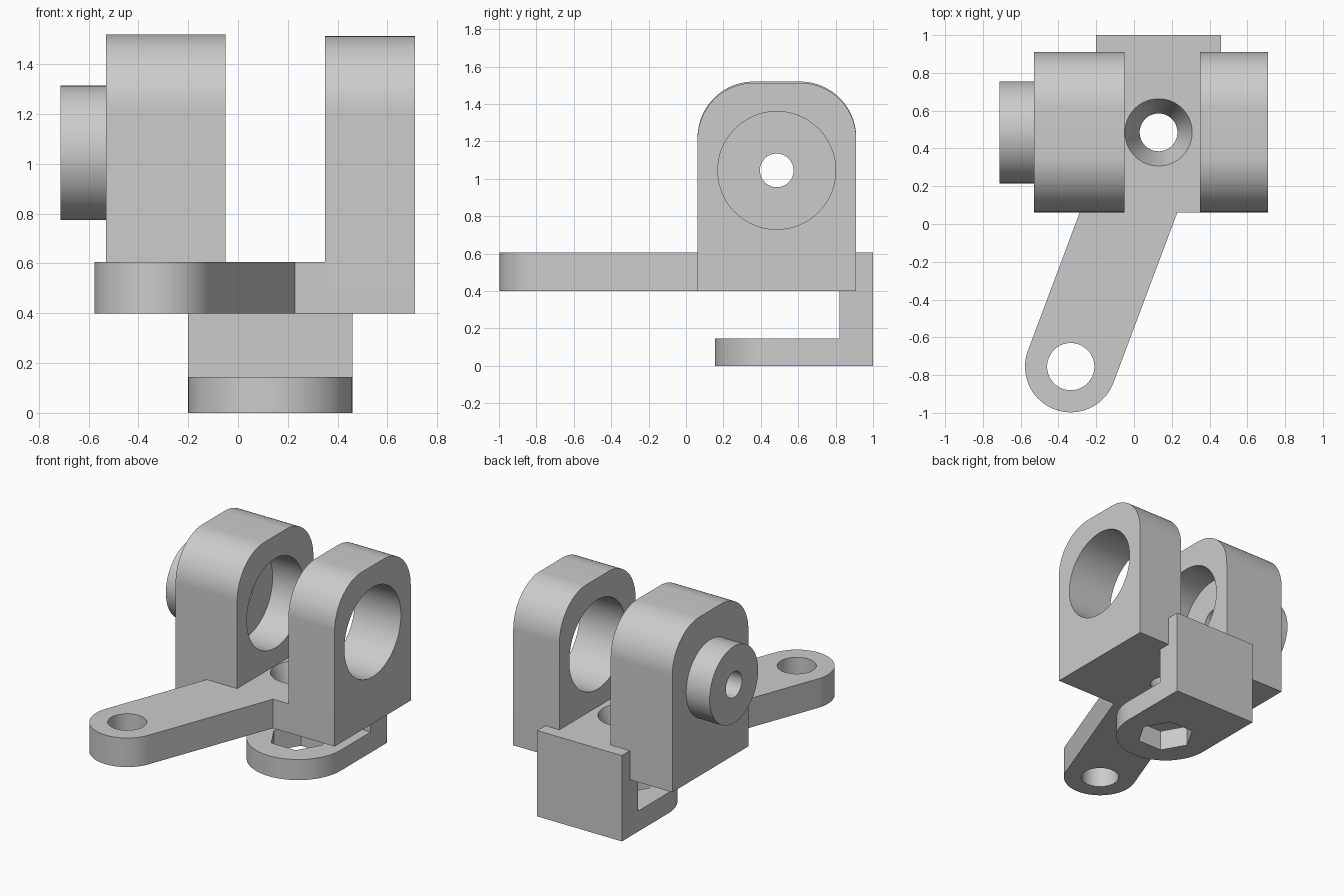
import bpy, bmesh
from math import cos, sin, radians, atan2, degrees, hypot

cube = bpy.data.objects.get("Cube")
if cube:
    bpy.data.objects.remove(cube, do_unlink=True)

grey = bpy.data.materials.new("plain grey")
grey.use_nodes = True
grey.diffuse_color = (0.6, 0.6, 0.6, 1)
bsdf = next(n for n in grey.node_tree.nodes if n.type == "BSDF_PRINCIPLED")
bsdf.inputs["Base Color"].default_value = grey.diffuse_color


def arc(centre, r, start, end, steps=24):
    """Points on an arc, angles in degrees."""
    angles = [radians(start + (end - start) * i / steps) for i in range(steps + 1)]
    return [(centre[0] + r * cos(a), centre[1] + r * sin(a)) for a in angles]


def circle(centre, r, sides=80):
    return arc(centre, r, 0, 360, sides)[:-1]


def solid(name, axis, lo, hi, outline, end_outline=None):
    """Loft a counter-clockwise outline along x (outline in y, z) or z (outline in x, y)."""
    bm = bmesh.new()
    rings = []
    for w, ring in ((lo, outline), (hi, end_outline or outline)):
        rings.append([bm.verts.new((w, u, v) if axis == "x" else (u, v, w)) for u, v in ring])
    low, high = rings
    bm.faces.new(low[::-1])
    bm.faces.new(high)
    for i in range(len(low)):
        j = (i + 1) % len(low)
        bm.faces.new((low[i], low[j], high[j], high[i]))
    mesh = bpy.data.meshes.new(name)
    bm.to_mesh(mesh)
    bm.free()
    mesh.materials.append(grey)
    obj = bpy.data.objects.new(name, mesh)
    bpy.context.collection.objects.link(obj)
    return obj


def activate(obj):
    bpy.ops.object.select_all(action="DESELECT")
    obj.select_set(True)
    bpy.context.view_layer.objects.active = obj


def finish(obj, *cutters):
    """Cut the holes, then smooth the round walls."""
    activate(obj)
    for cutter in cutters:
        mod = obj.modifiers.new("hole", "BOOLEAN")
        mod.operation = "DIFFERENCE"
        mod.solver = "EXACT"
        mod.object = cutter
        bpy.ops.object.modifier_apply(modifier=mod.name)
        bpy.data.objects.remove(cutter, do_unlink=True)
    bpy.ops.object.shade_smooth_by_angle(angle=radians(30))


BORE = (0.485, 1.045)       # y, z of the horizontal axis
PIVOT = (0.13, 0.485)       # x, y of the vertical axis
ARM_END = (-0.335, -0.755)
FRONT, BACK = 0.062, 0.91
BASE, DECK = 0.4, 0.605


def block_outline(top, r):
    """Upright block with two rounded top corners."""
    return ([(FRONT, BASE), (BACK, BASE)]
            + arc((BACK - r, top - r), r, 0, 90)
            + arc((FRONT + r, top - r), r, 90, 180))


# Two upright blocks with a shared bore
left_block = solid("blind_bore_block", "x", -0.53, -0.05, block_outline(1.52, 0.3))
finish(left_block,
       solid("bore_cutter", "x", -0.29, 0.2, circle(BORE, 0.315)),
       solid("pin_cutter", "x", -0.9, -0.2, circle(BORE, 0.09, 48)))
right_block = solid("through_bore_block", "x", 0.35, 0.71, block_outline(1.513, 0.3))
finish(right_block, solid("bore_cutter", "x", 0.2, 0.9, circle(BORE, 0.315)))

# Round boss on the outer face
boss = solid("side_boss", "x", -0.713, -0.53, circle(BORE, 0.27))
finish(boss, solid("pin_cutter", "x", -0.9, -0.3, circle(BORE, 0.09, 48)))

# Slanted arm and the deck between the blocks
dx, dy = PIVOT[0] - ARM_END[0], PIVOT[1] - ARM_END[1]
heading = degrees(atan2(dy, dx))
tip = arc(ARM_END, 0.242, heading + 90, heading + 270, 48)


def at_front(p):
    """Follow the arm direction from p to the front line."""
    return (p[0] + (FRONT - p[1]) * dx / dy, FRONT)


arm_outline = tip + [at_front(tip[-1]), (0.35, FRONT), (0.35, 0.82),
                     (-0.05, 0.82), (-0.05, FRONT), at_front(tip[0])]
arm = solid("arm_and_deck", "z", BASE, DECK, arm_outline)
slope = (0.178 - 0.1) / (DECK - BASE)
finish(arm,
       solid("eye_cutter", "z", 0.2, 0.8, circle(ARM_END, 0.125)),
       solid("countersink_cutter", "z", BASE - 0.02, DECK + 0.004,
             circle(PIVOT, 0.1 - 0.02 * slope), circle(PIVOT, 0.178 + 0.004 * slope)))

# Rear wall of the bracket
wall = solid("rear_wall", "z", 0.145, DECK,
             [(-0.2, 0.82), (0.46, 0.82), (0.46, 1.0), (-0.2, 1.0)])
finish(wall)

# Rounded foot with a hexagonal pocket
foot = solid("rounded_foot", "z", 0, 0.145,
             arc(PIVOT, 0.33, 180, 360, 48) + [(0.46, 1.0), (-0.2, 1.0)])
finish(foot, solid("hex_cutter", "z", -0.2, 0.3, circle(PIVOT, 0.19, 6)))
